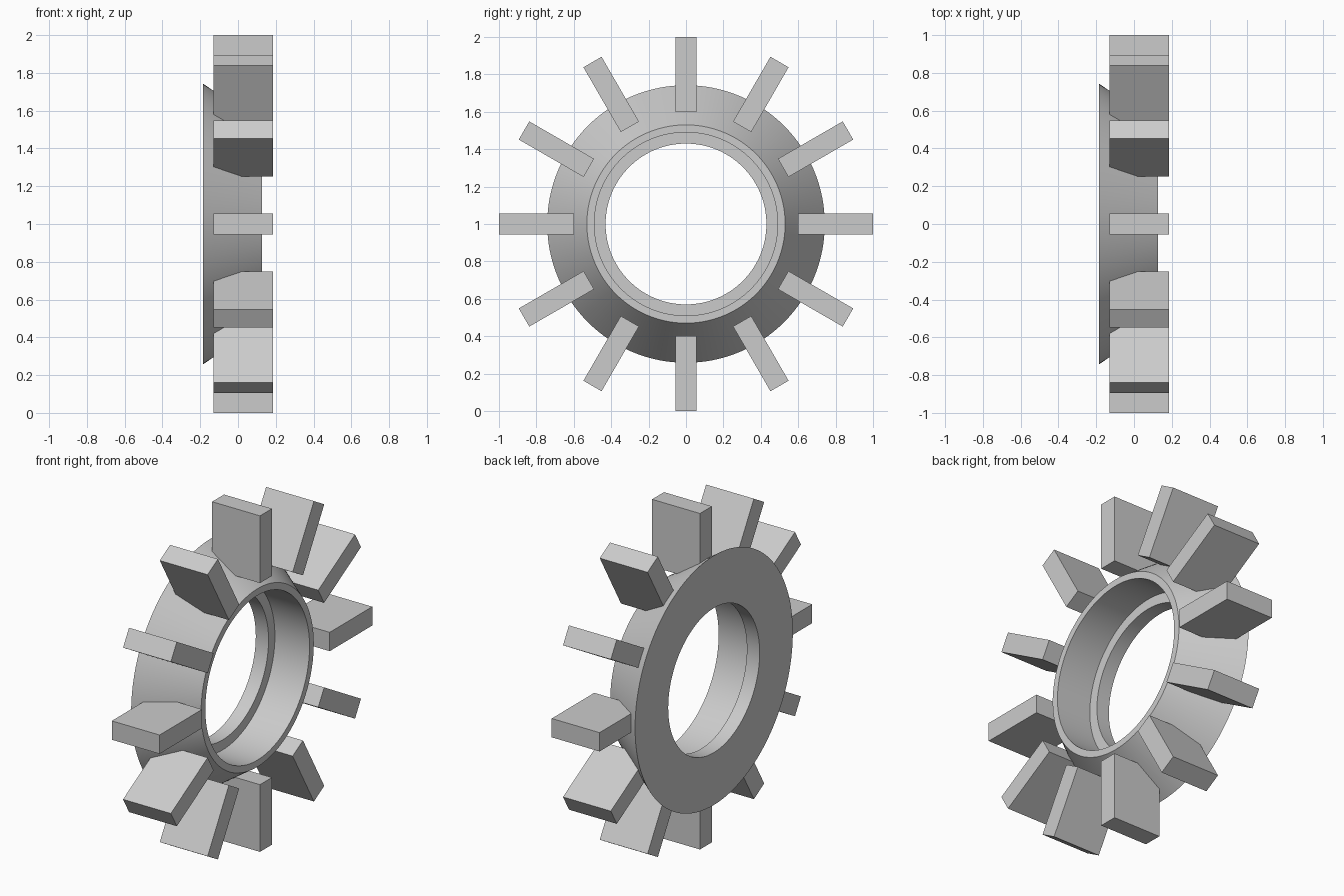
import bpy, bmesh, math
from mathutils import Matrix, Vector

cube = bpy.data.objects.get("Cube")
if cube:
    bpy.data.objects.remove(cube, do_unlink=True)

SEGMENTS = 128
BLADES = 12
CENTRE = Vector((0, 0, 1))

# Single grey finish
grey = bpy.data.materials.new("plain_grey")
grey.use_nodes = True
colour = (0.6, 0.6, 0.6, 1)
grey.diffuse_color = colour
for node in grey.node_tree.nodes:
    if node.type == 'BSDF_PRINCIPLED':
        node.inputs["Base Color"].default_value = colour


def finish(name, bm):
    bmesh.ops.recalc_face_normals(bm, faces=bm.faces)
    mesh = bpy.data.meshes.new(name)
    bm.to_mesh(mesh)
    bm.free()
    mesh.materials.append(grey)
    obj = bpy.data.objects.new(name, mesh)
    obj.location = CENTRE
    bpy.context.collection.objects.link(obj)
    return obj


# Conical ring with a stepped bore: (x, radius) section spun about the x axis
section = [(-0.184, 0.742), (0.128, 0.53), (0.128, 0.49),
           (-0.1, 0.49), (-0.1, 0.43), (-0.184, 0.43)]
bm = bmesh.new()
verts = [bm.verts.new((x, 0, r)) for x, r in section]
edges = [bm.edges.new((v, verts[(i + 1) % len(verts)])) for i, v in enumerate(verts)]
bmesh.ops.spin(bm, geom=verts + edges, cent=(0, 0, 0), axis=(1, 0, 0),
               angle=math.tau, steps=SEGMENTS, use_duplicate=False)
bmesh.ops.remove_doubles(bm, verts=bm.verts, dist=0.0001)
ring = finish("conical_ring", bm)
bpy.ops.object.select_all(action='DESELECT')
ring.select_set(True)
bpy.context.view_layer.objects.active = ring
bpy.ops.object.shade_smooth_by_angle(angle=math.radians(25))

# Radial blades rooted in the cone
x_min, x_max = -0.131, 0.184
r_min, r_max = 0.6, 1.0
thickness = 0.112
size = Matrix.Diagonal((x_max - x_min, thickness, r_max - r_min, 1))
place = Matrix.Translation(((x_min + x_max) / 2, 0, (r_min + r_max) / 2))
for i in range(BLADES):
    bm = bmesh.new()
    turn = Matrix.Rotation(math.tau * i / BLADES, 4, 'X')
    bmesh.ops.create_cube(bm, size=1, matrix=turn @ place @ size)
    finish(f"blade_{i + 1}", bm)
